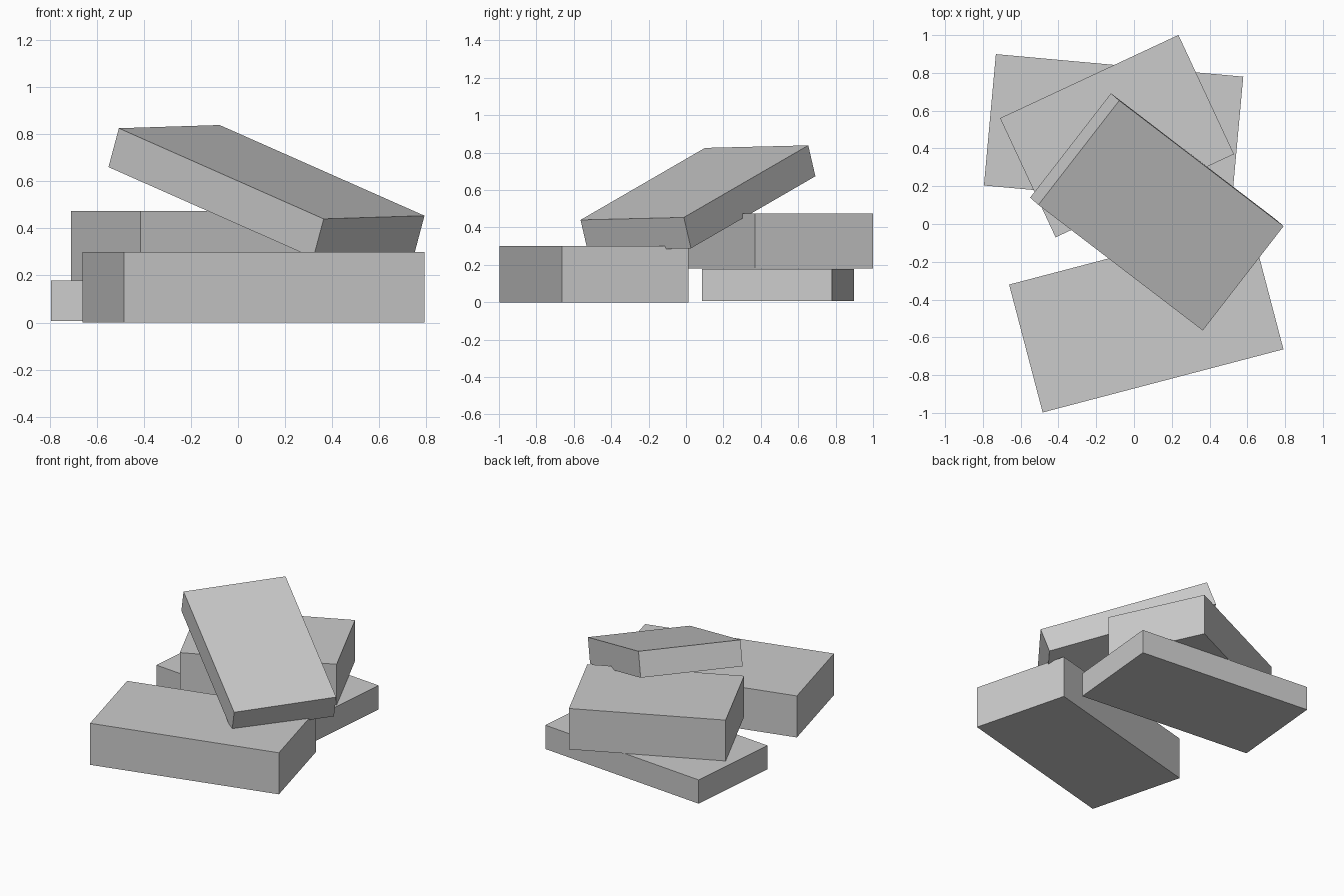
import bpy
from math import radians
from mathutils import Matrix, Vector

default = bpy.data.objects.get("Cube")
if default:
    bpy.data.objects.remove(default, do_unlink=True)

# Single plain grey
grey = bpy.data.materials.new("stone_grey")
grey.use_nodes = True
colour = (0.6, 0.6, 0.6, 1.0)
grey.diffuse_color = colour
grey.node_tree.nodes["Principled BSDF"].inputs["Base Color"].default_value = colour


def slab(name, centre, size, rotation):
    """Box of the given size, turned by a 4x4 rotation about its centre."""
    bpy.ops.mesh.primitive_cube_add(size=1)
    obj = bpy.context.object
    obj.name = obj.data.name = name
    obj.data.transform(Matrix.Diagonal((*size, 1)))
    obj.matrix_world = Matrix.Translation(centre) @ rotation
    obj.data.materials.append(grey)
    return obj


def turn(degrees):
    return Matrix.Rotation(radians(degrees), 4, 'Z')


# Slabs lying flat
slab("front_slab", (0.065, -0.492, 0.15), (1.318, 0.70, 0.30), turn(14.7))
slab("back_lower_slab", (-0.108, 0.492, 0.092), (1.315, 0.698, 0.172), turn(-5.2))
slab("back_upper_slab", (-0.09, 0.465, 0.327), (1.042, 0.696, 0.295), turn(25))

# Slab leaning across the others, from the axes of its long and short edges
long_axis = Vector((0.87, -0.665, -0.385)).normalized()
up_axis = long_axis.cross(Vector((0.425, 0.555, 0.015))).normalized()
short_axis = up_axis.cross(long_axis)
lean = Matrix((long_axis, short_axis, up_axis)).transposed().to_4x4()
slab("leaning_slab", (0.121, 0.064, 0.557), (1.161, 0.699, 0.175), lean)
